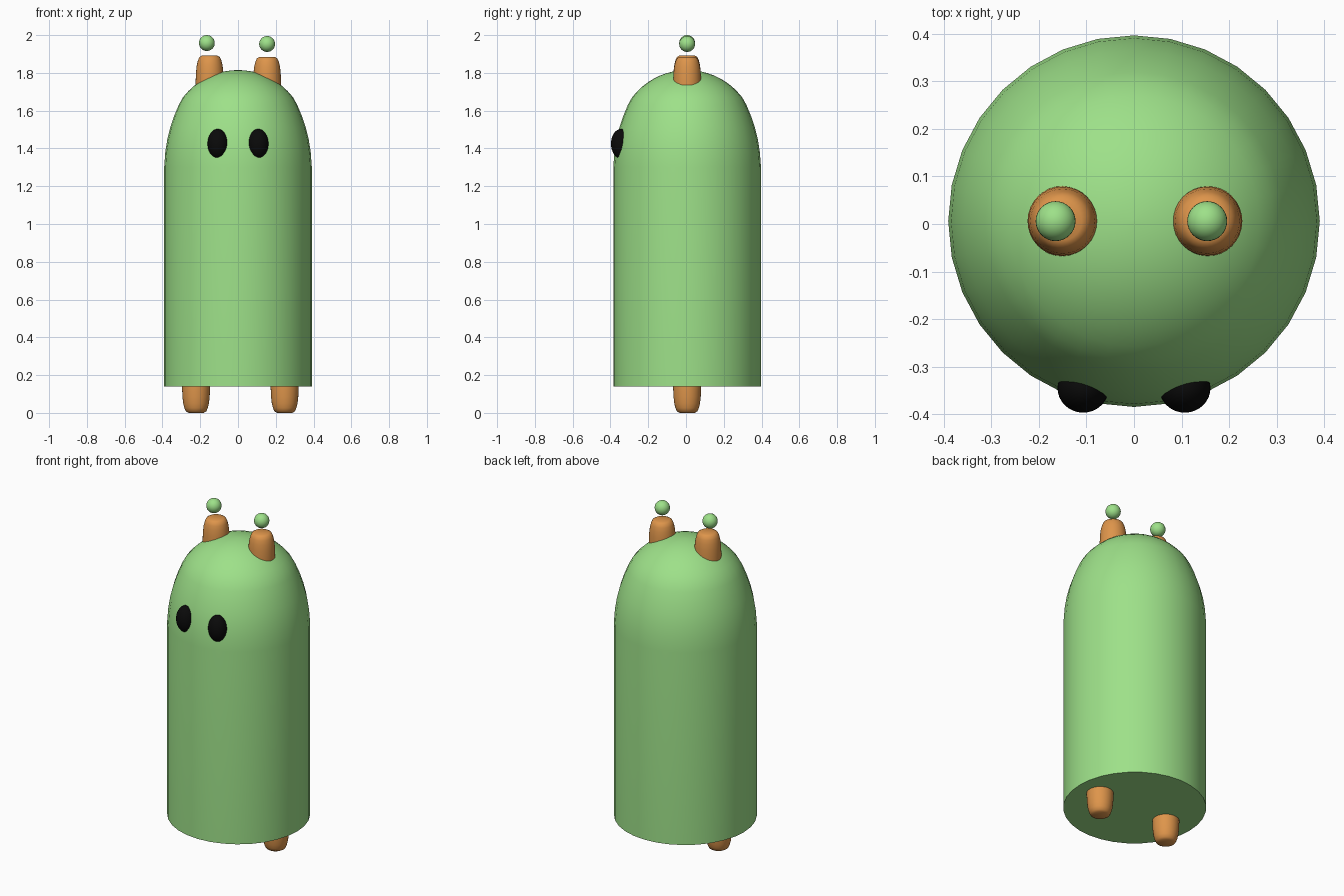
import bpy, bmesh, math
from mathutils import Matrix

if "Cube" in bpy.data.objects:
    bpy.data.objects.remove(bpy.data.objects["Cube"])

CY = 0.006  # body axis offset: the eyes stick out at the front


def material(name, rgb):
    m = bpy.data.materials.new(name)
    m.diffuse_color = (*rgb, 1)
    m.use_nodes = True
    m.node_tree.nodes["Principled BSDF"].inputs["Base Color"].default_value = m.diffuse_color
    return m


GREEN = material("green", (0.34, 0.75, 0.25))
ORANGE = material("orange", (0.73, 0.30, 0.07))
BLACK = material("black", (0.003, 0.003, 0.003))


def finish(name, bm, mat, loc, angle=40):
    bmesh.ops.recalc_face_normals(bm, faces=bm.faces)
    me = bpy.data.meshes.new(name)
    bm.to_mesh(me)
    bm.free()
    me.materials.append(mat)
    ob = bpy.data.objects.new(name, me)
    ob.location = loc
    bpy.context.collection.objects.link(ob)
    bpy.ops.object.select_all(action='DESELECT')
    ob.select_set(True)
    bpy.context.view_layer.objects.active = ob
    bpy.ops.object.shade_smooth_by_angle(angle=math.radians(angle))
    return ob


def lathe(name, profile, mat, loc, sides=32):
    """Revolve (radius, z) points around z, closing both ends."""
    bm = bmesh.new()
    rings = [[bm.verts.new((r * math.sin(a), r * math.cos(a), z))
              for a in (2 * math.pi * i / sides for i in range(sides))]
             for r, z in profile]
    for lo, hi in zip(rings, rings[1:]):
        for i in range(sides):
            j = (i + 1) % sides
            bm.faces.new((lo[i], lo[j], hi[j], hi[i]))
    bm.faces.new(rings[0])
    bm.faces.new(rings[-1])
    return finish(name, bm, mat, loc)


def ellipsoid(name, radii, mat, loc):
    bm = bmesh.new()
    bmesh.ops.create_uvsphere(bm, u_segments=32, v_segments=16, radius=1,
                              matrix=Matrix.Diagonal((*radii, 1)))
    return finish(name, bm, mat, loc)


# Body: straight sides, inward-curving shoulder, then a spherical crown
shoulder = [(0.391, 0.14), (0.391, 1.30), (0.385, 1.38), (0.374, 1.45),
            (0.359, 1.51), (0.339, 1.57), (0.314, 1.63), (0.292, 1.67)]
R, top = 0.366, 1.815
start = math.asin(0.288 / R)
crown = [(R * math.sin(start * k / 9), top - R + R * math.cos(start * k / 9))
         for k in range(8, 0, -1)]
lathe("body", shoulder + crown + [(0.004, top)], GREEN, (0, CY, 0))

# Rounded stubs: feet point down, horns point up
stub = [(0.040, 0.0), (0.054, 0.008), (0.062, 0.026), (0.068, 0.05),
        (0.072, 0.085), (0.074, 0.13), (0.074, 0.19)]
horn = [(r, -z) for r, z in stub]
for side, foot_x, horn_x, horn_top, ball_x, ball_z in (
        ("left", -0.222, -0.150, 1.892, -0.165, 1.958),
        ("right", 0.247, 0.154, 1.885, 0.154, 1.953)):
    lathe(side + "_foot", stub, ORANGE, (foot_x, CY, 0))
    lathe(side + "_horn", horn, ORANGE, (horn_x, CY, horn_top))
    # Floating ball above the horn
    ellipsoid(side + "_ball", (0.042,) * 3, GREEN, (ball_x, CY, ball_z))

# Eyes, half sunk into the front of the body
for side, s in (("left", -1), ("right", 1)):
    ellipsoid(side + "_eye", (0.054, 0.052, 0.078), BLACK,
              (s * 0.107, -0.345, 1.425))
